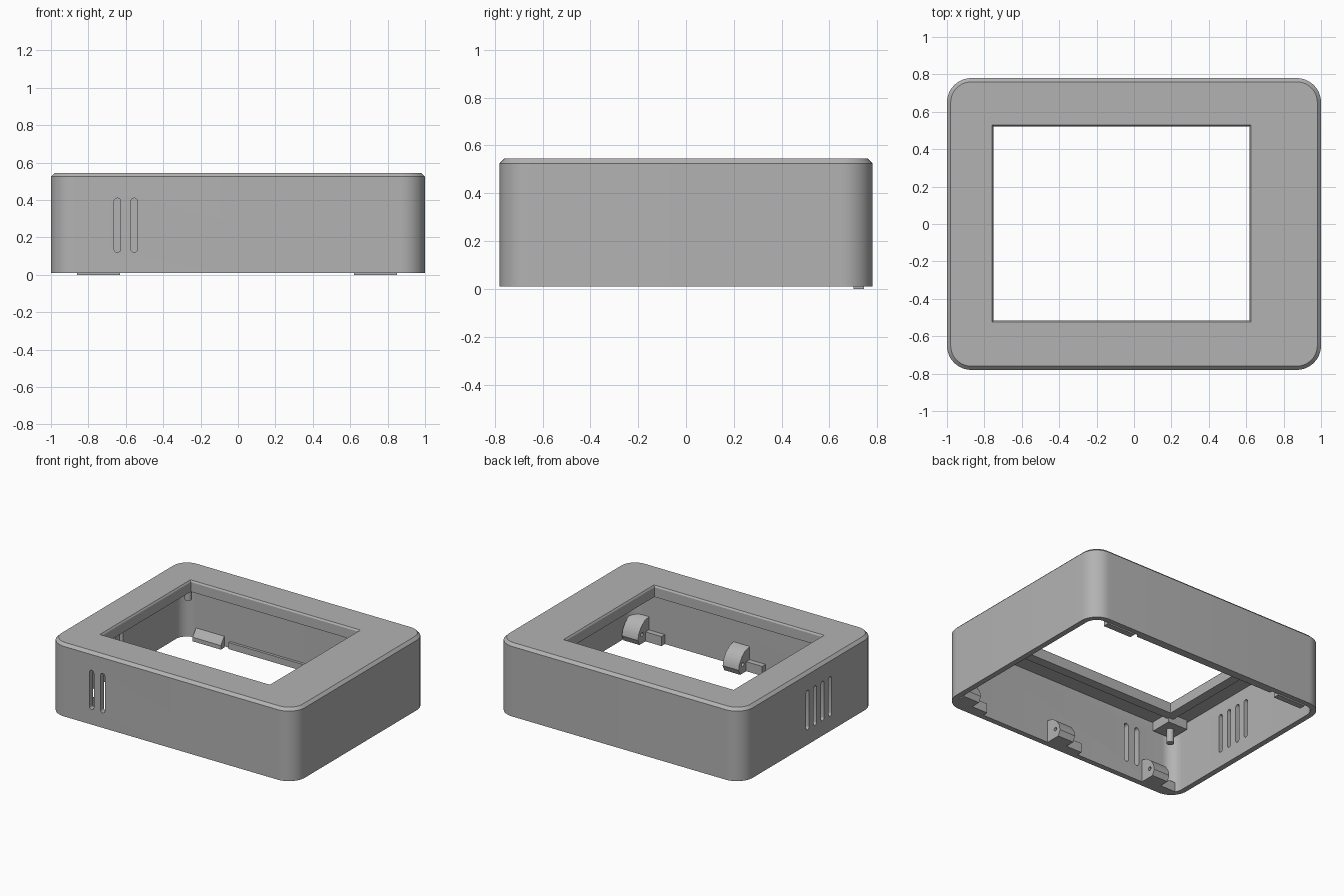
import bpy, bmesh
from math import sin, cos, pi, radians

cube = bpy.data.objects.get("Cube")
if cube:
    bpy.data.objects.remove(cube)

grey = bpy.data.materials.new("matte_grey")
grey.use_nodes = True
COLOUR = (0.45, 0.45, 0.45, 1)
grey.diffuse_color = COLOUR
grey.node_tree.nodes["Principled BSDF"].inputs["Base Color"].default_value = COLOUR

# Overall sizes
W, D, BOTTOM, TOP = 1.0, 0.78, 0.01, 0.545
RADIUS, WALL, CHAMFER, CEILING = 0.13, 0.04, 0.02, 0.5
WINDOW = (-0.75, 0.618, -0.515, 0.522)


def solid(name, loops):
    """Skin a stack of matching point loops and cap both ends."""
    bm = bmesh.new()
    rings = [[bm.verts.new(p) for p in loop] for loop in loops]
    n = len(rings[0])
    for a, b in zip(rings, rings[1:]):
        for i in range(n):
            j = (i + 1) % n
            bm.faces.new((a[i], a[j], b[j], b[i]))
    bm.faces.new(rings[0][::-1])
    bm.faces.new(rings[-1])
    bmesh.ops.recalc_face_normals(bm, faces=bm.faces)
    mesh = bpy.data.meshes.new(name)
    bm.to_mesh(mesh)
    bm.free()
    mesh.materials.append(grey)
    obj = bpy.data.objects.new(name, mesh)
    bpy.context.collection.objects.link(obj)
    return obj


def activate(obj):
    bpy.ops.object.select_all(action="DESELECT")
    obj.select_set(True)
    bpy.context.view_layer.objects.active = obj


def smooth(obj):
    activate(obj)
    bpy.ops.object.shade_smooth_by_angle(angle=radians(30))


def cut(obj, cutter):
    cutter.hide_render = True
    mod = obj.modifiers.new("cut", "BOOLEAN")
    mod.operation, mod.solver, mod.object = "DIFFERENCE", "EXACT", cutter
    activate(obj)
    bpy.ops.object.modifier_apply(modifier=mod.name)
    bpy.data.objects.remove(cutter)


def rounded(inset, z, steps=12):
    """Rounded rectangle, inset from the outer outline."""
    r = RADIUS - inset
    pts = []
    for q, (sx, sy) in enumerate(((1, 1), (-1, 1), (-1, -1), (1, -1))):
        for k in range(steps + 1):
            a = (q + k / steps) * pi / 2
            pts.append((sx * (W - RADIUS) + r * cos(a),
                        sy * (D - RADIUS) + r * sin(a), z))
    return pts


def window_loop(grow, z):
    x0, x1, y0, y1 = WINDOW
    return [(x0 - grow, y0 - grow, z), (x1 + grow, y0 - grow, z),
            (x1 + grow, y1 + grow, z), (x0 - grow, y1 + grow, z)]


def box(name, x0, x1, y0, y1, z0, z1):
    return solid(name, [[(x0, y0, z), (x1, y0, z), (x1, y1, z), (x0, y1, z)]
                        for z in (z0, z1)])


def prism(name, x0, x1, profile):
    """Extrude a (y, z) profile along x."""
    return solid(name, [[(x, y, z) for y, z in profile] for x in (x0, x1)])


def circle(r, n=16):
    return [(r * cos(2 * pi * i / n), r * sin(2 * pi * i / n)) for i in range(n)]


def slot_profile(centre, r=0.0175, low=0.12, high=0.41):
    pts = []
    for k in range(18):
        a = pi * (k if k < 9 else k - 1) / 8
        pts.append((centre + r * cos(a), (high - r if k < 9 else low + r) + r * sin(a)))
    return pts


def window_cutter():
    return solid("window_cutter", [window_loop(0, 0.3), window_loop(0, TOP - 0.012),
                                   window_loop(0.008, TOP), window_loop(0.008, TOP + 0.1)])


# Case shell with chamfered top edge, open underneath
shell = solid("case_shell", [rounded(0, BOTTOM), rounded(0, TOP - CHAMFER),
                             rounded(CHAMFER, TOP)])
cut(shell, solid("cavity_cutter", [rounded(WALL, -0.1), rounded(WALL, CEILING)]))
cut(shell, window_cutter())

# Vent slots in the front and one side
for x in (-0.645, -0.555):
    cut(shell, solid("slot_cutter", [[(u, y, z) for u, z in slot_profile(x)]
                                     for y in (-0.9, -0.7)]))
for i in range(4):
    cut(shell, prism("slot_cutter", -1.1, -0.9, slot_profile(0.015 - 0.087 * i)))
smooth(shell)

# Stepped frame under the window
frame = solid("window_frame", [window_loop(0.07, 0.462), window_loop(0.07, CEILING + 0.005)])
cut(frame, solid("frame_cutter", [window_loop(0, 0.4), window_loop(0, 0.6)]))

# Corner mounting blocks with pins
for sx in (-1, 1):
    for sy in (-1, 1):
        x, y = sx * 0.86, sy * 0.65
        box("corner_block", x - 0.08, x + 0.08, y - 0.08, y + 0.08, 0.43, CEILING + 0.005)
        smooth(solid("corner_pin", [[(x + u, y + v, z) for u, v in circle(0.026)]
                                    for z in (0.33, 0.435)]))

# Wedge clips and ledge along the rear wall
wedge = [(0.745, 0), (0.7, 0), (0.7, 0.03), (0.745, 0.09)]
for x in (-0.745, 0.735):
    prism("rear_clip", x - 0.115, x + 0.115, wedge)
box("rear_ledge", -0.58, 0.58, 0.72, 0.745, BOTTOM, 0.058)

# Hinge ears with a pin hole, and their base blocks, along the front wall
ear_profile = [(-0.745, 0.01), (-0.63, 0.01), (-0.612, 0.05), (-0.62, 0.09),
               (-0.65, 0.135), (-0.69, 0.165), (-0.745, 0.178)]
for x in (-0.82, 0, 0.82):
    ear = prism("hinge_ear", x, x + 0.13, ear_profile)
    cut(ear, prism("hole_cutter", x - 0.1, x + 0.2,
                   [(u - 0.66, v + 0.075) for u, v in circle(0.014)]))
    smooth(ear)
    box("hinge_base", x - 0.13, x, -0.745, -0.7, BOTTOM, 0.08)
